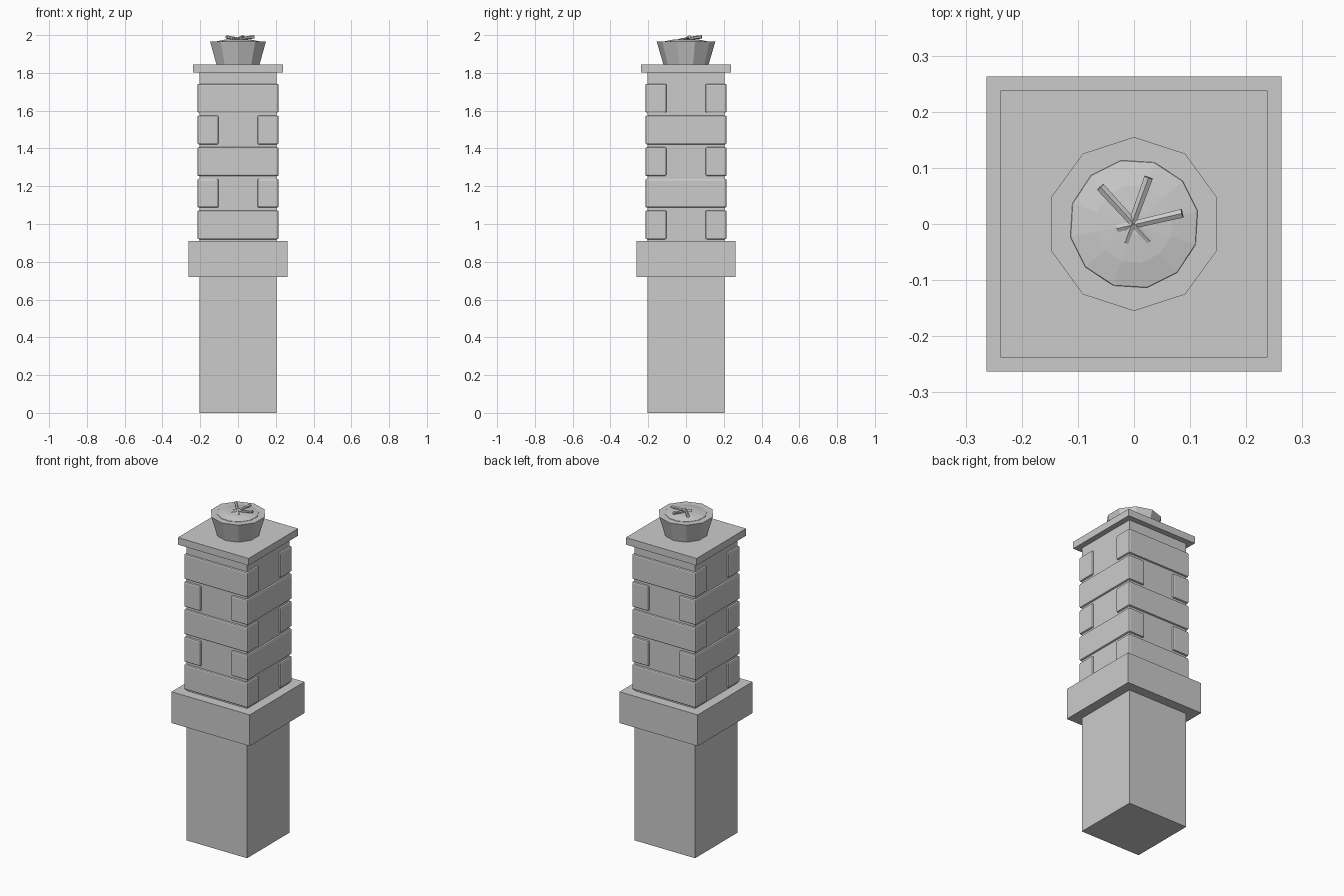
import bpy, bmesh, math
from mathutils import Vector

if "Cube" in bpy.data.objects:
    bpy.data.objects.remove(bpy.data.objects["Cube"])


def finish(name, bm):
    mesh = bpy.data.meshes.new(name)
    bm.to_mesh(mesh)
    bm.free()
    ob = bpy.data.objects.new(name, mesh)
    bpy.context.collection.objects.link(ob)
    return ob


def box(name, lo, hi, bevel=0):
    bm = bmesh.new()
    bmesh.ops.create_cube(bm, size=1)
    for v in bm.verts:
        v.co = [lo[i] + (v.co[i] + 0.5) * (hi[i] - lo[i]) for i in range(3)]
    ob = finish(name, bm)
    if bevel:
        m = ob.modifiers.new("bevel", 'BEVEL')
        m.width, m.segments = bevel, 2
    return ob


def slab(name, half, z0, z1):
    return box(name, (-half, -half, z0), (half, half, z1))


def lathe(name, profile, sides, phase):
    # closed solid from (radius, z) rings
    bm = bmesh.new()
    rings = []
    for r, z in profile:
        angles = [phase + 2 * math.pi * i / sides for i in range(sides)]
        rings.append([bm.verts.new((r * math.cos(a), r * math.sin(a), z)) for a in angles])
    for a, b in zip(rings, rings[1:]):
        for i in range(sides):
            j = (i + 1) % sides
            bm.faces.new((a[i], a[j], b[j], b[i]))
    bm.faces.new(rings[0][::-1])
    bm.faces.new(rings[-1])
    return finish(name, bm)


def stick(name, start, end, radius):
    start, end = Vector(start), Vector(end)
    d = end - start
    bm = bmesh.new()
    bmesh.ops.create_cone(bm, cap_ends=True, segments=6, radius1=radius * 0.8,
                          radius2=radius, depth=d.length)
    ob = finish(name, bm)
    ob.location = (start + end) / 2
    ob.rotation_euler = d.to_track_quat('Z', 'Y').to_euler()


# Pillar core, collar and cap
slab("shaft", 0.204, 0, 1.81)
slab("collar", 0.263, 0.72, 0.91)
slab("cap", 0.238, 1.802, 1.845)

# Interlocking courses: pairs of long blocks alternating in direction
H, IN = 0.215, 0.103
for row in range(5):
    z0 = 0.919 + row * 0.1675
    z1 = z0 + 0.153
    for s in (-1, 1):
        a, b = sorted((s * IN, s * H))
        if row % 2 == 0:
            box(f"block_{row}_{s}", (-H, a, z0), (H, b, z1), 0.008)
        else:
            box(f"block_{row}_{s}", (a, -H, z0), (b, H, z1), 0.008)

# Ten-sided fire bowl with a shallow mound of embers
lathe("bowl", [(0.12, 1.845), (0.155, 1.965)], 10, math.pi / 2)
lathe("ember_mound", [(0.12, 1.955), (0.115, 1.967), (0.07, 1.976), (0.02, 1.98)], 12, 0.2)

# Three sticks crossing in the embers
stick("stick_left", (0.028, -0.03, 1.975), (-0.06, 0.066, 1.99), 0.009)
stick("stick_back", (-0.016, -0.033, 1.975), (0.026, 0.083, 1.991), 0.009)
stick("stick_right", (-0.03, -0.008, 1.976), (0.086, 0.019, 1.991), 0.009)
